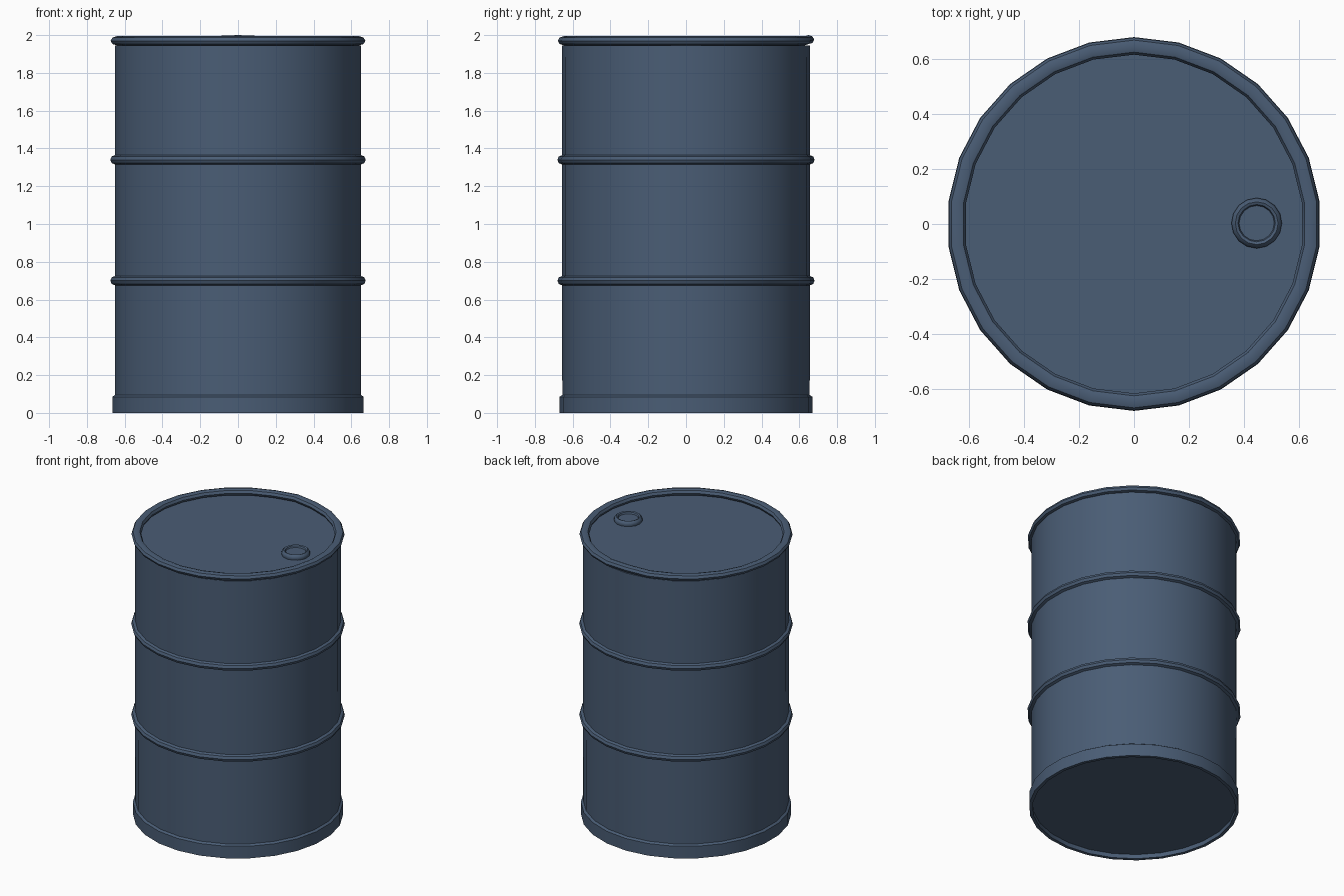
import bpy, bmesh, math

if "Cube" in bpy.data.objects:
    bpy.data.objects.remove(bpy.data.objects["Cube"])

SEG = 26
paint = bpy.data.materials.new("slate_blue_paint")
paint.diffuse_color = (0.068, 0.109, 0.178, 1)
paint.use_nodes = True
paint.node_tree.nodes["Principled BSDF"].inputs["Base Color"].default_value = paint.diffuse_color


def lathe(name, profile, closed=False, cap_start=False, cap_end=False,
          seg=SEG, centre=(0, 0), tweak=None):
    """Spin an (r, z) profile around z; one corner points to +y."""
    bm = bmesh.new()
    rings = []
    for r, z in profile:
        ring = []
        for i in range(seg):
            a = math.pi / 2 + 2 * math.pi * i / seg
            ring.append(bm.verts.new((centre[0] + r * math.cos(a),
                                      centre[1] + r * math.sin(a), z)))
        rings.append(ring)
    pairs = list(zip(rings, rings[1:]))
    if closed:
        pairs.append((rings[-1], rings[0]))
    for lo, hi in pairs:
        for i in range(seg):
            j = (i + 1) % seg
            bm.faces.new((lo[i], lo[j], hi[j], hi[i]))
    if cap_start:
        bm.faces.new(rings[0][::-1])
    if cap_end:
        bm.faces.new(rings[-1])
    if tweak:
        tweak(rings)
    bm.normal_update()
    mesh = bpy.data.meshes.new(name)
    bm.to_mesh(mesh)
    bm.free()
    mesh.materials.append(paint)
    ob = bpy.data.objects.new(name, mesh)
    bpy.context.collection.objects.link(ob)
    bpy.ops.object.select_all(action='DESELECT')
    ob.select_set(True)
    bpy.context.view_layer.objects.active = ob
    bpy.ops.object.shade_smooth_by_angle(angle=math.radians(40))
    return ob


def tube(r, z, a, b, n=8):
    """Oval cross-section for hoops, counter-clockwise in (r, z)."""
    return [(r + a * math.cos(2 * math.pi * k / n),
             z + b * math.sin(2 * math.pi * k / n)) for k in range(n)]


# Drum wall with sunken lid and recessed bottom
lathe("drum_body", [(0.655, 0.03), (0.657, 1.945)], cap_start=True, cap_end=True)

# Foot band, open underneath
lathe("foot_band", [(0.648, 0.0), (0.67, 0.0), (0.67, 0.085), (0.655, 0.095),
                    (0.648, 0.03)], closed=True)

# Two rolling hoops
for name, z in (("lower_hoop", 0.70), ("upper_hoop", 1.34)):
    lathe(name, tube(0.655, z, 0.026, 0.025), closed=True)


# Top rim, its rear corner pulled up slightly
def lift_rear(rings):
    for ring in rings:
        ring[0].co.z += 0.006


lathe("top_rim", tube(0.648, 1.970, 0.031, 0.024), closed=True, tweak=lift_rear)

# Filler cap on the lid
lathe("filler_cap", [(0.088, 1.943), (0.092, 1.957), (0.088, 1.970), (0.078, 1.979),
                     (0.068, 1.975), (0.064, 1.964)],
      cap_end=True, seg=16, centre=(0.447, 0.003))
